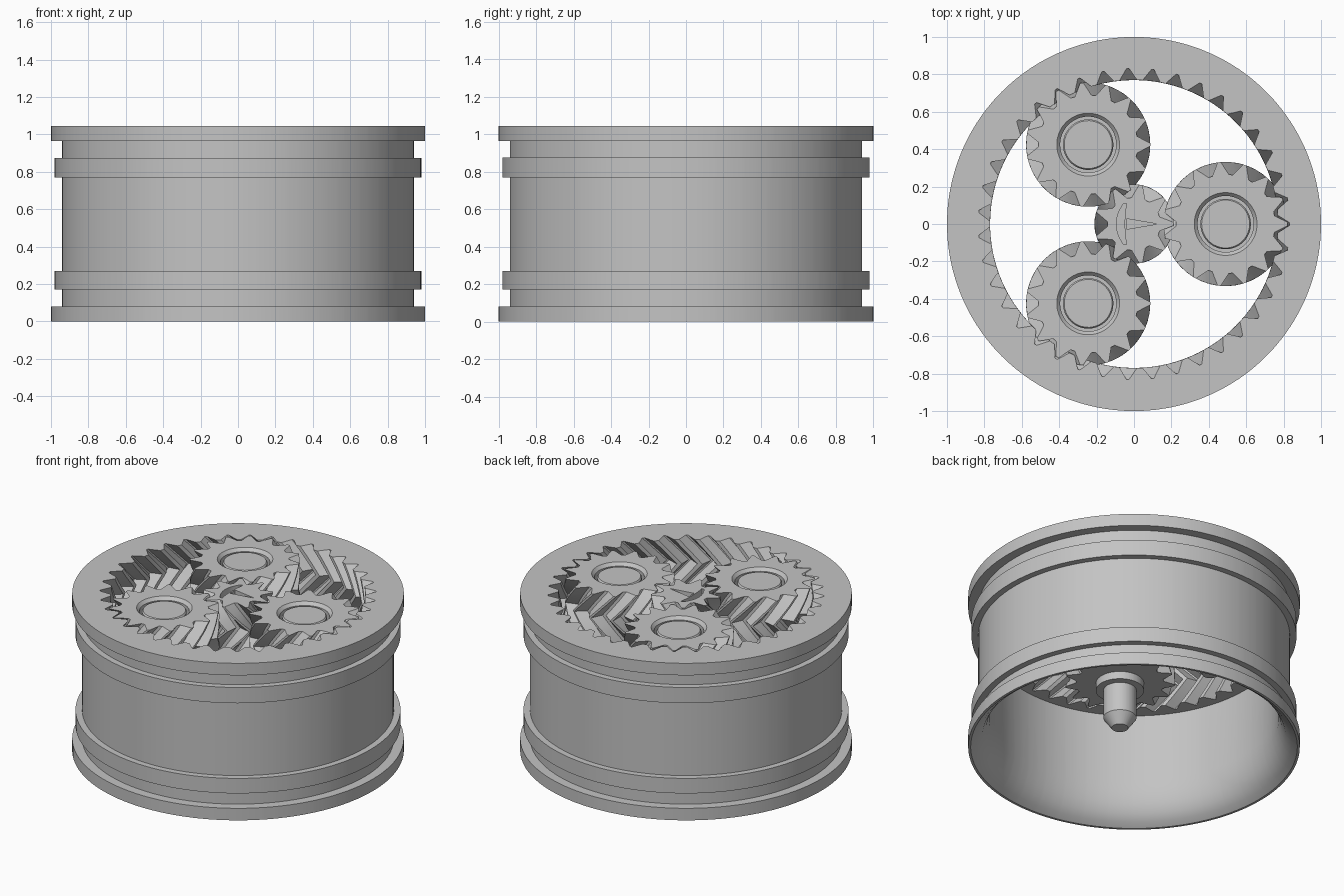
import bpy, bmesh
from math import sin, cos, pi, radians

cube = bpy.data.objects.get("Cube")
if cube:
    bpy.data.objects.remove(cube, do_unlink=True)

steel = bpy.data.materials.new("grey_metal")
steel.use_nodes = True
GREY = (0.55, 0.55, 0.55, 1)
steel.diffuse_color = GREY
steel.node_tree.nodes["Principled BSDF"].inputs["Base Color"].default_value = GREY

TOP, LOW = 1.045, 0.72      # gear faces
RING, PLANET, SUN = 39, 15, 9
STEPS = 3                   # helix slices in each half
TWIST = radians(10.5)       # ring twist from a face to the middle


def finish(bm, name):
    bmesh.ops.recalc_face_normals(bm, faces=bm.faces)
    mesh = bpy.data.meshes.new(name)
    bm.to_mesh(mesh)
    bm.free()
    obj = bpy.data.objects.new(name, mesh)
    bpy.context.collection.objects.link(obj)
    mesh.materials.append(steel)
    return obj


def smooth(obj):
    bpy.ops.object.select_all(action='DESELECT')
    obj.select_set(True)
    bpy.context.view_layer.objects.active = obj
    bpy.ops.object.shade_smooth_by_angle(angle=radians(28))


def gear_rows(tip, root, twist):
    """Herringbone slices from the lower face to the upper one."""
    rows = []
    for i in range(2 * STEPS + 1):
        z = LOW + (TOP - LOW) * i / (2 * STEPS)
        rows.append((tip, root, z, -twist * (1 - abs(i - STEPS) / STEPS)))
    return rows


def round_rows(profile):
    return [(r, r, z, 0) for r, z in profile]


def skin(name, teeth, rows, tip_half, root_half, closed=False):
    """Join rows of (tip radius, root radius, height, turn) into one skin."""
    bm = bmesh.new()
    loops = []
    for tip, root, z, turn in rows:
        loop = []
        for t in range(teeth):
            for frac, r in ((-root_half, root), (-tip_half, tip),
                            (tip_half, tip), (root_half, root)):
                a = (t + frac) * 2 * pi / teeth + turn
                loop.append(bm.verts.new((r * cos(a), r * sin(a), z)))
        loops.append(loop)
    pairs = list(zip(loops, loops[1:]))
    if closed:
        pairs.append((loops[-1], loops[0]))
    else:
        bm.faces.new(loops[0])
        bm.faces.new(loops[-1])
    for a, b in pairs:
        for i in range(len(a)):
            j = (i + 1) % len(a)
            bm.faces.new((a[i], a[j], b[j], b[i]))
    return finish(bm, name)


# Drum: flanged outside, flared hollow underside, internal ring teeth
outside = [(1, TOP), (1, .965), (.94, .965), (.94, .875), (.98, .875),
           (.98, .77), (.94, .77), (.94, .27), (.98, .27), (.98, .17),
           (.94, .17), (.94, .08), (1, .08), (1, 0)]
hollow = [(.985, 0), (.95, .025), (.915, .065), (.89, .12), (.872, .19),
          (.868, .27), (.875, LOW)]
drum = skin("ring_gear_drum", RING,
            round_rows(outside + hollow) + gear_rows(.832, .77, TWIST),
            .05, .38, closed=True)
smooth(drum)

# Planet gears: stepped axle below, grooved bearing seat on top
axle = [(.05, .41), (.1, .48), (.1, .67), (.145, .67), (.145, LOW)]
seat = [(.168, TOP), (.15, 1.025), (.15, .95), (.135, .95),
        (.135, 1.02), (.128, 1.03)]
for i in range(3):
    a = i * 2 * pi / 3
    planet = skin("planet_gear_%d" % (i + 1), PLANET,
                  round_rows(axle) + gear_rows(.332, .265, TWIST * RING / PLANET)
                  + round_rows(seat), .06, .40)
    planet.location = (.49 * cos(a), .49 * sin(a), 0)
    planet.rotation_euler.z = a
    smooth(planet)

# Sun gear: opposite hand
sun = skin("sun_gear", SUN, gear_rows(.212, .142, -TWIST * RING / SUN), .06, .38)


def engrave(outline):
    """Cut a shallow recess into the sun gear's upper face."""
    bm = bmesh.new()
    face = bm.faces.new([bm.verts.new((x, y, TOP - .06)) for x, y in outline])
    top = bmesh.ops.extrude_face_region(bm, geom=[face])["geom"]
    bmesh.ops.translate(bm, vec=(0, 0, .1),
                        verts=[v for v in top if isinstance(v, bmesh.types.BMVert)])
    cutter = finish(bm, "cutter")
    cutter.hide_render = True
    mod = sun.modifiers.new("recess", 'BOOLEAN')
    mod.operation = 'DIFFERENCE'
    mod.solver = 'EXACT'
    mod.object = cutter
    bpy.context.view_layer.objects.active = sun
    bpy.ops.object.modifier_apply(modifier=mod.name)
    bpy.data.objects.remove(cutter, do_unlink=True)


# Recesses: a curved slot and a narrow wedge
bow = [-1 + i / 4 for i in range(9)]
engrave([(-.095 + .04 * t * t, .11 * t) for t in bow]
        + [(-.05 + .01 * t * t, .11 * t) for t in reversed(bow)])
engrave([(-.04, -.028), (.125, 0), (-.04, .028)])
smooth(sun)
